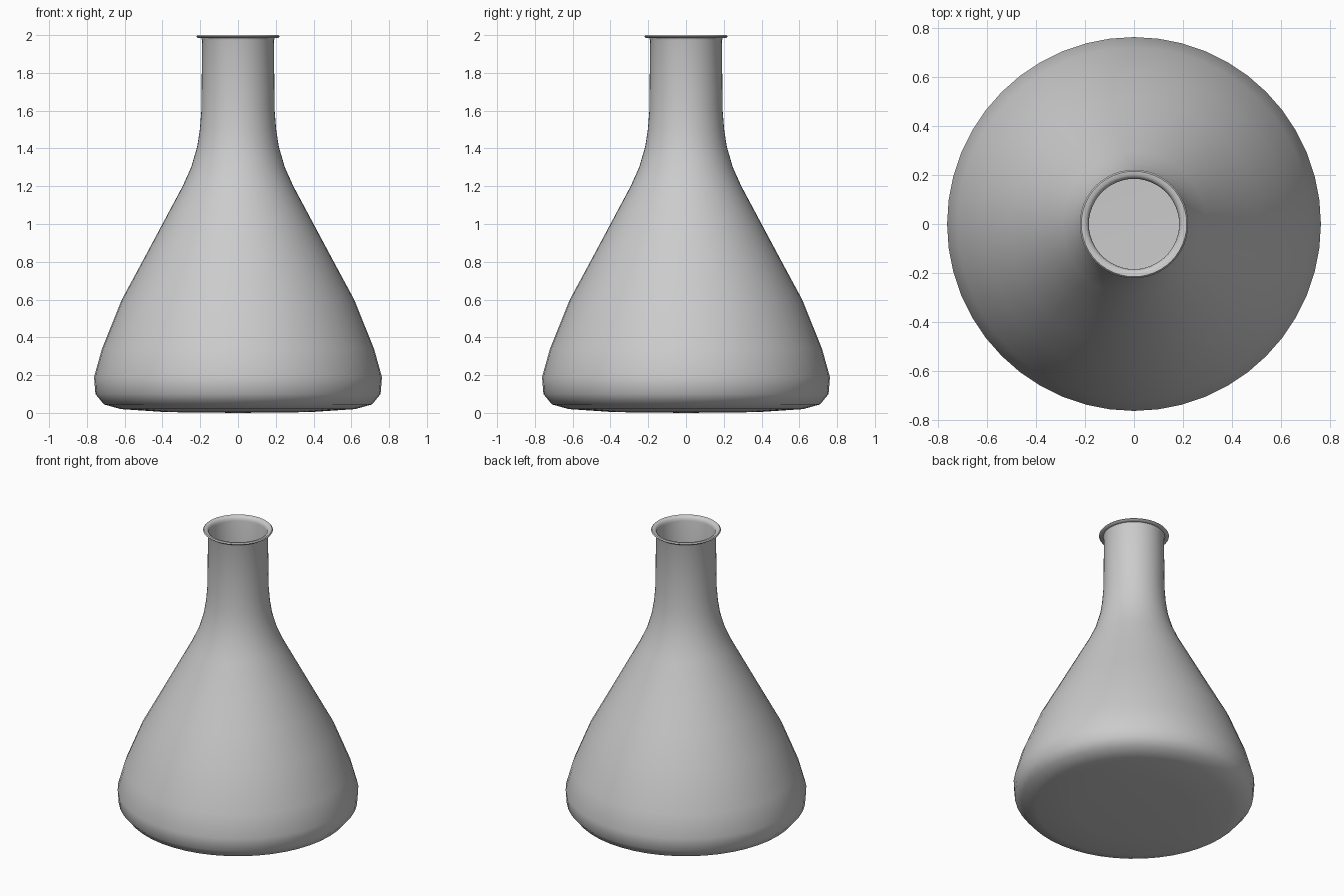
import bpy, bmesh, math

if "Cube" in bpy.data.objects:
    bpy.data.objects.remove(bpy.data.objects["Cube"])

SEGMENTS = 48


def lathe(name, profile, angle=50):
    """Spin an (r, z) profile around the z axis."""
    bm = bmesh.new()
    verts = [bm.verts.new((r, 0, z)) for r, z in profile]
    edges = [bm.edges.new(p) for p in zip(verts, verts[1:])]
    bmesh.ops.spin(bm, geom=verts + edges, cent=(0, 0, 0), axis=(0, 0, 1),
                   angle=math.tau, steps=SEGMENTS, use_duplicate=False)
    bmesh.ops.remove_doubles(bm, verts=bm.verts, dist=0.0005)
    bmesh.ops.recalc_face_normals(bm, faces=bm.faces)
    mesh = bpy.data.meshes.new(name)
    bm.to_mesh(mesh)
    bm.free()
    obj = bpy.data.objects.new(name, mesh)
    bpy.context.collection.objects.link(obj)
    bpy.ops.object.select_all(action='DESELECT')
    obj.select_set(True)
    bpy.context.view_layer.objects.active = obj
    bpy.ops.object.shade_smooth_by_angle(angle=math.radians(angle))
    return obj


# Outer wall from base centre to the top of the neck
outer = [(0, 0), (0.38, 0.004), (0.62, 0.02), (0.71, 0.045), (0.755, 0.1),
         (0.762, 0.19), (0.72, 0.34), (0.615, 0.6), (0.507, 0.8), (0.4, 1.0),
         (0.293, 1.2), (0.248, 1.3), (0.216, 1.41), (0.202, 1.5),
         (0.194, 1.6), (0.19, 1.97)]

# Rolled lip at the mouth
lip = [(0.195, 1.985), (0.215, 1.986), (0.221, 1.993), (0.215, 2.0),
       (0.2, 1.999), (0.188, 1.99)]

# Inner wall, a thin offset of the outer wall
inner = [(0.184, 1.97)] + [(max(r - 0.007, 0), z + (0.007 if z < 0.3 else 0))
                           for r, z in reversed(outer[:-1])]

lathe("flask_body", outer + lip + inner)
